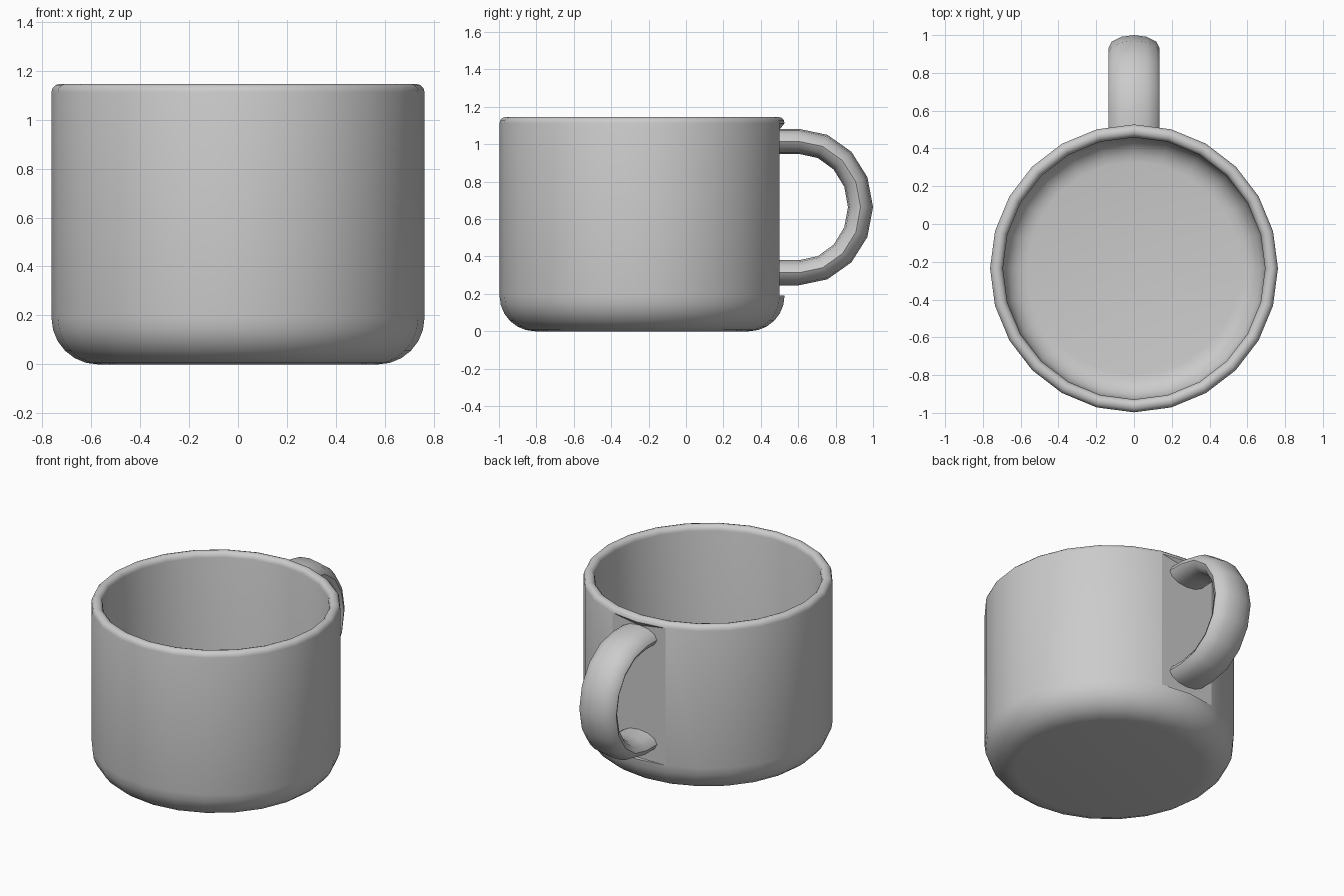
import bpy, bmesh, math
from mathutils import Vector

if "Cube" in bpy.data.objects:
    bpy.data.objects.remove(bpy.data.objects["Cube"])

SIDES = 24
CENTRE_Y = -0.235
R_OUT, R_IN, HEIGHT = 0.762, 0.694, 1.146

grey = bpy.data.materials.new("grey ceramic")
grey.diffuse_color = (0.6, 0.6, 0.6, 1)
grey.use_nodes = True
grey.node_tree.nodes["Principled BSDF"].inputs["Base Color"].default_value = grey.diffuse_color


def finish(bm, name):
    bmesh.ops.recalc_face_normals(bm, faces=bm.faces)
    mesh = bpy.data.meshes.new(name)
    bm.to_mesh(mesh)
    bm.free()
    mesh.materials.append(grey)
    obj = bpy.data.objects.new(name, mesh)
    bpy.context.collection.objects.link(obj)
    bpy.ops.object.select_all(action='DESELECT')
    obj.select_set(True)
    bpy.context.view_layer.objects.active = obj
    bpy.ops.object.shade_smooth_by_angle(angle=math.radians(40))


def arc(cr, cz, rad, start, end, steps):
    """Points (radius, z) along a circular arc, angles in degrees."""
    out = []
    for i in range(steps + 1):
        a = math.radians(start + (end - start) * i / steps)
        out.append((cr + rad * math.cos(a), cz + rad * math.sin(a)))
    return out


def bridge(bm, a, b):
    n = len(a)
    return [bm.faces.new((a[i], a[(i + 1) % n], b[(i + 1) % n], b[i])) for i in range(n)]


# Cup body: rounded base, straight wall, rolled rim, hollow inside
base = arc(R_OUT - 0.19, 0.19, 0.19, -90, 0, 6)
lip = (R_OUT - R_IN) / 2
rim = arc(R_OUT - lip, HEIGHT - lip, lip, 0, 180, 6)
inside = arc(R_IN - 0.13, 0.20, 0.13, 0, -90, 5)
profile = base + rim + inside

bm = bmesh.new()
rings = []
for r, z in profile:
    ring = []
    for i in range(SIDES):
        a = 2 * math.pi * i / SIDES
        ring.append(bm.verts.new((r * math.sin(a), CENTRE_Y + r * math.cos(a), z)))
    rings.append(ring)
bands = [bridge(bm, a, b) for a, b in zip(rings, rings[1:])]
bm.faces.new(rings[0])
bm.faces.new(rings[-1])

# Flat mounting panel at the back, with small ledges above and below
low, high = rings[len(base) - 1], rings[len(base)]
wall = bands[len(base) - 1]
bmesh.ops.delete(bm, geom=[wall[0], wall[-1]], context='FACES_ONLY')
notch = bm.verts.new((0, low[1].co.y, 1.08))
panel = bm.faces.new((low[1], low[-1], high[-1], notch, high[1]))
bm.faces.new((high[-1], high[0], notch))
bm.faces.new((high[0], high[1], notch))
bm.faces.new((low[-1], low[0], low[1]))
for e in panel.edges:
    e.smooth = False
finish(bm, "cup_body")

# Handle: flat oval section swept round a half loop
HY, HZ, RY, RZ = 0.605, 0.664, 0.328, 0.351
path = [(Vector((0, 0.49, HZ + RZ)), Vector((0, 0, 1)))]
for i in range(9):
    a = math.pi * i / 8
    path.append((Vector((0, HY + RY * math.sin(a), HZ + RZ * math.cos(a))),
                 Vector((0, math.sin(a), math.cos(a)))))
path.append((Vector((0, 0.49, HZ - RZ)), Vector((0, 0, -1))))

bm = bmesh.new()
loops = []
for centre, out in path:
    loop = []
    for k in range(12):
        t = 2 * math.pi * k / 12
        loop.append(bm.verts.new(centre + Vector((0.135 * math.cos(t), 0, 0))
                                 + out * 0.067 * math.sin(t)))
    loops.append(loop)
for a, b in zip(loops, loops[1:]):
    bridge(bm, a, b)
bm.faces.new(loops[0])
bm.faces.new(loops[-1])
finish(bm, "handle")
